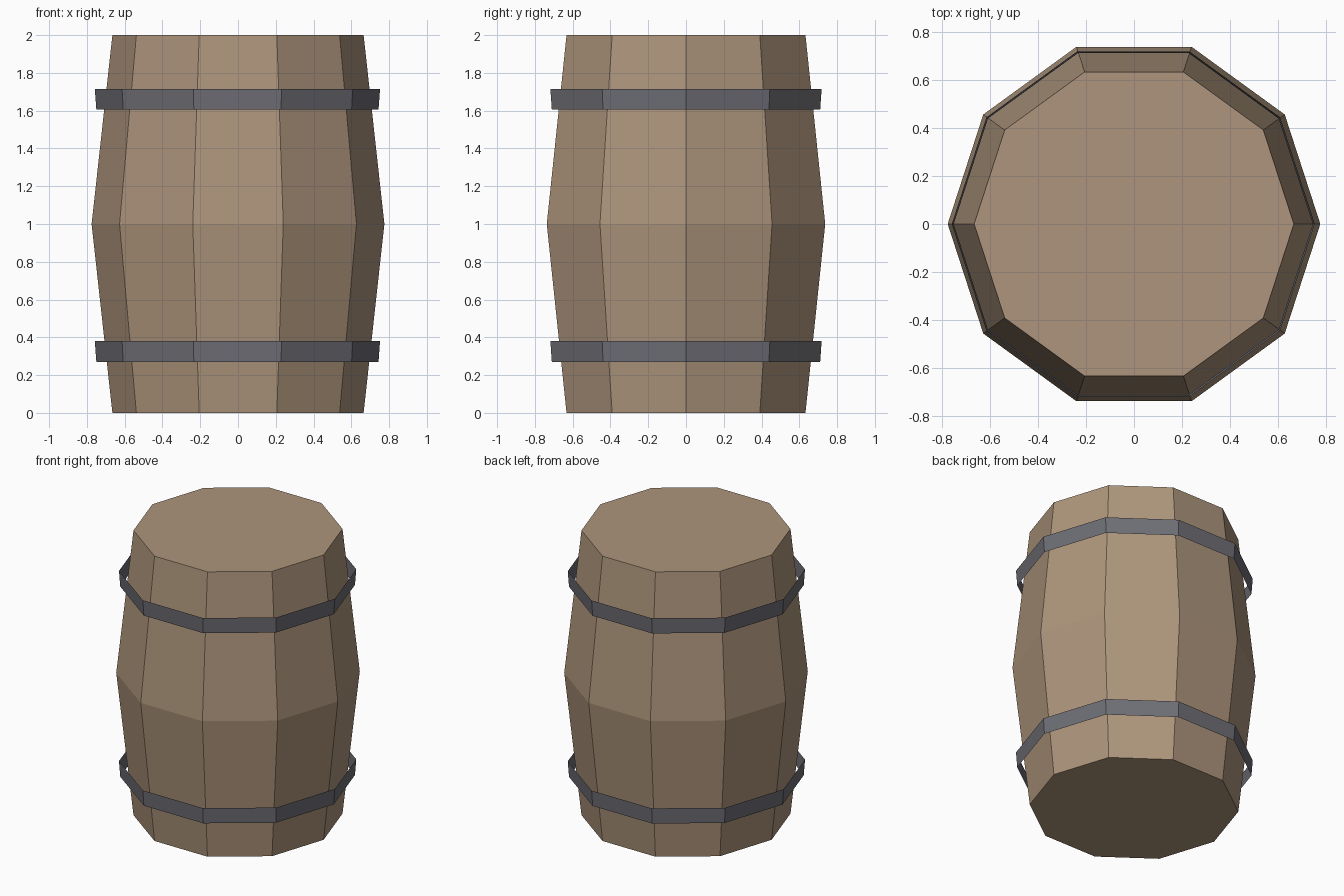
import bpy
import bmesh
import math

if "Cube" in bpy.data.objects:
    bpy.data.objects.remove(bpy.data.objects["Cube"])

SIDES = 10


def material(name, rgb):
    mat = bpy.data.materials.new(name)
    mat.diffuse_color = (*rgb, 1.0)
    mat.use_nodes = True
    mat.node_tree.nodes["Principled BSDF"].inputs["Base Color"].default_value = mat.diffuse_color
    return mat


def lathe(name, profile, mat, capped, x_offset=0.0):
    """Revolve (radius, z) points into a flat-faced ten-sided shell."""
    bm = bmesh.new()
    rings = []
    for radius, z in profile:
        rings.append([bm.verts.new((x_offset + radius * math.cos(math.tau * i / SIDES),
                                    radius * math.sin(math.tau * i / SIDES), z))
                      for i in range(SIDES)])
    for low, high in zip(rings, rings[1:]):
        for i in range(SIDES):
            j = (i + 1) % SIDES
            bm.faces.new((low[i], low[j], high[j], high[i]))
    if capped:
        bm.faces.new(rings[0][::-1])
        bm.faces.new(rings[-1])
    mesh = bpy.data.meshes.new(name)
    bm.to_mesh(mesh)
    bm.free()
    mesh.materials.append(mat)
    obj = bpy.data.objects.new(name, mesh)
    bpy.context.collection.objects.link(obj)
    return obj


wood = material("brown wood", (0.42, 0.30, 0.20))
iron = material("dark grey iron", (0.155, 0.155, 0.18))

# Bulging wooden body with closed ends
lathe("barrel_body", [(0.665, 0.0), (0.775, 1.0), (0.665, 2.0)], wood, True)

# Thin iron hoops standing slightly off the staves
for name, z in (("lower_hoop", 0.27), ("upper_hoop", 1.605)):
    lathe(name, [(0.747, z), (0.755, z + 0.11)], iron, False, -0.003)
